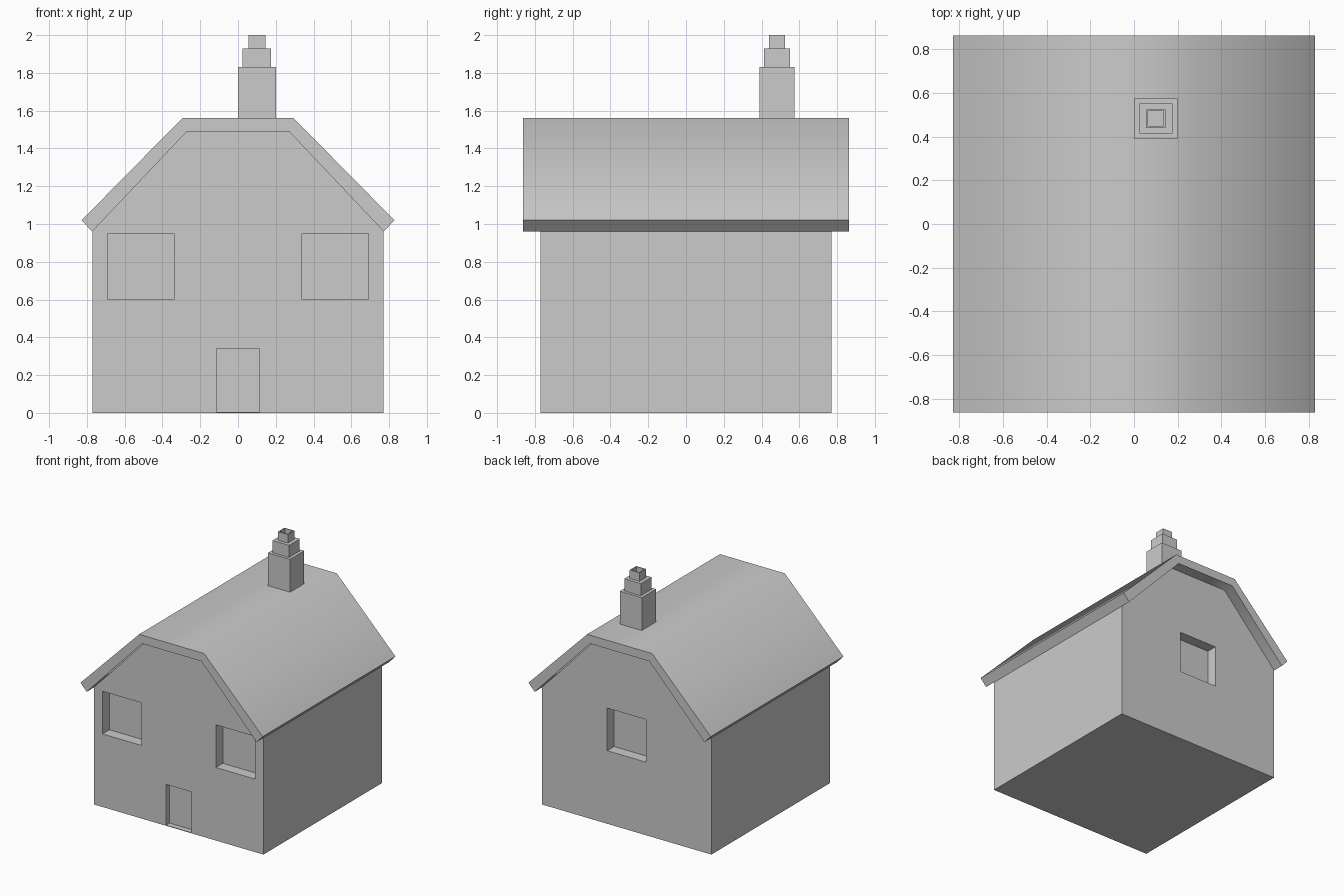
import bpy, bmesh, math

if "Cube" in bpy.data.objects:
    bpy.data.objects.remove(bpy.data.objects["Cube"])


def finish(name, bm):
    bmesh.ops.recalc_face_normals(bm, faces=bm.faces)
    mesh = bpy.data.meshes.new(name)
    bm.to_mesh(mesh)
    bm.free()
    obj = bpy.data.objects.new(name, mesh)
    bpy.context.collection.objects.link(obj)
    return obj


def activate(obj):
    bpy.ops.object.select_all(action='DESELECT')
    obj.select_set(True)
    bpy.context.view_layer.objects.active = obj


def prism(name, profile, y0, y1):
    """Extrude an (x, z) outline along y."""
    bm = bmesh.new()
    face = bm.faces.new([bm.verts.new((x, y0, z)) for x, z in profile])
    ext = bmesh.ops.extrude_face_region(bm, geom=[face])['geom']
    bmesh.ops.translate(bm, vec=(0, y1 - y0, 0),
                        verts=[v for v in ext if isinstance(v, bmesh.types.BMVert)])
    return finish(name, bm)


def box(name, x0, x1, y0, y1, z0, z1):
    return prism(name, [(x0, z0), (x1, z0), (x1, z1), (x0, z1)], y0, y1)


def mirrored(half):
    return half + [(-x, z) for x, z in reversed(half)]


def recess(target, *bounds):
    """Cut a box-shaped recess and discard the cutter."""
    cutter = box("cutter", *bounds)
    cutter.hide_render = True
    mod = target.modifiers.new("recess", 'BOOLEAN')
    mod.operation = 'DIFFERENCE'
    mod.solver = 'EXACT'
    mod.object = cutter
    activate(target)
    bpy.ops.object.modifier_apply(modifier=mod.name)
    bpy.data.objects.remove(cutter)


# House body with clipped gable, top tucked just inside the roof
WALL = 0.77
body = prism("house_body", mirrored([(WALL, 0), (WALL, 0.97), (0.275, 1.5)]), -WALL, WALL)

# Two front windows, the front door and one back window
for x in (-0.515, 0.515):
    recess(body, x - 0.177, x + 0.177, -1, -WALL + 0.09, 0.6, 0.95)
recess(body, -0.115, 0.115, -1, -WALL + 0.045, 0.005, 0.34)
recess(body, -0.177, 0.177, WALL - 0.09, 1, 0.6, 0.95)

# Roof shell: outer outline, then inner outline back again
outer = mirrored([(0.828, 1.02), (0.295, 1.56)])
inner = mirrored([(0.772, 0.96), (0.27, 1.49)])
roof = prism("roof", outer + inner[::-1], -0.862, 0.862)
activate(roof)
bpy.ops.object.shade_smooth_by_angle(angle=math.radians(50))

# Stepped chimney
CX, CY = 0.1, 0.482
for name, hx, hy, z0, z1 in (("chimney_base", 0.1, 0.092, 1.52, 1.83),
                             ("chimney_middle", 0.075, 0.069, 1.83, 1.93)):
    box(name, CX - hx, CX + hx, CY - hy, CY + hy, z0, z1)
pot = box("chimney_pot", CX - 0.045, CX + 0.045, CY - 0.042, CY + 0.042, 1.93, 2.0)
recess(pot, CX - 0.036, CX + 0.036, CY - 0.034, CY + 0.034, 1.95, 2.1)
